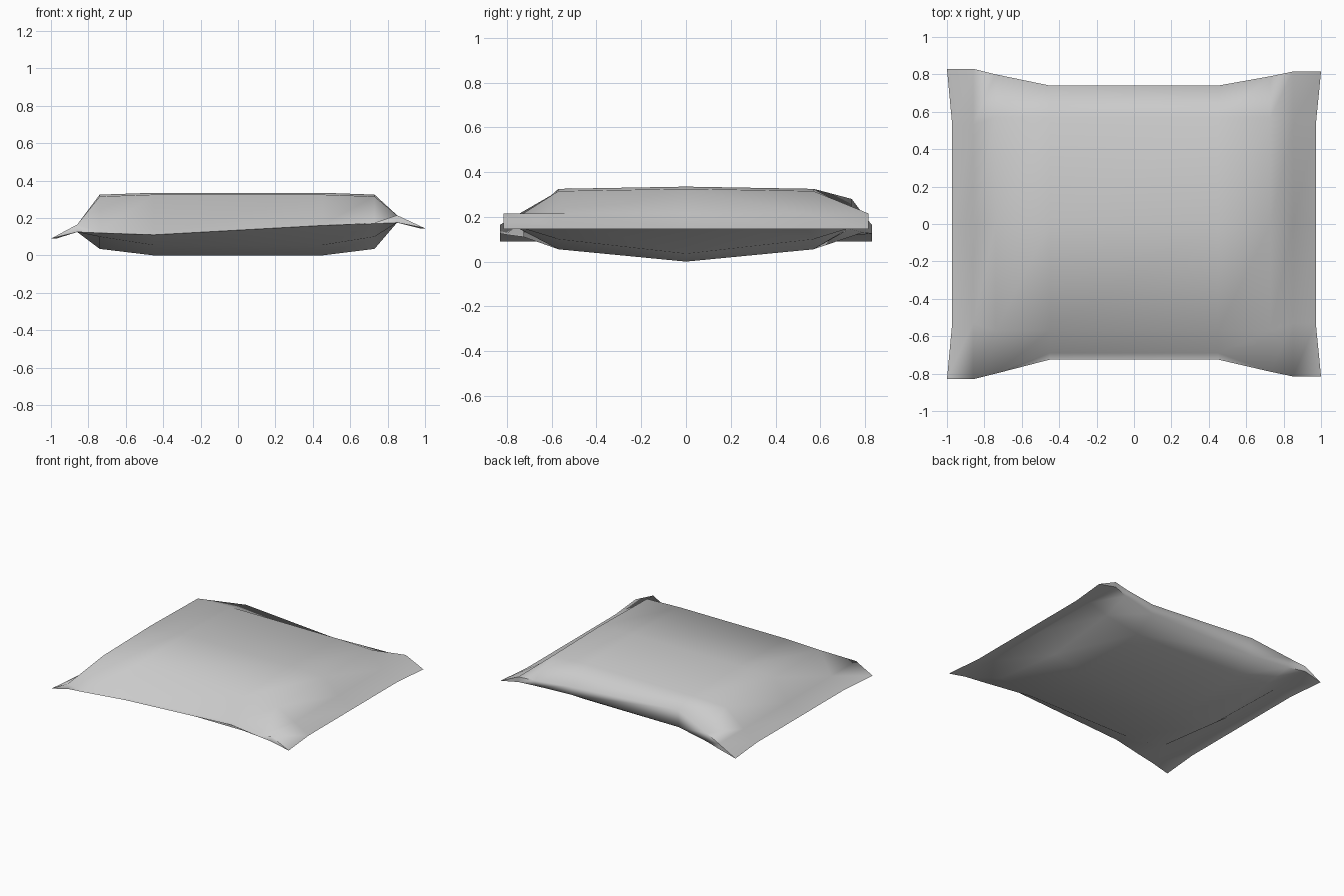
import bpy
import bmesh

cube = bpy.data.objects.get("Cube")
if cube:
    bpy.data.objects.remove(cube)

# One plain grey wrapper colour
grey = bpy.data.materials.new("wrapper_grey")
grey.use_nodes = True
colour = (0.6, 0.6, 0.6, 1)
grey.diffuse_color = colour
grey.node_tree.nodes["Principled BSDF"].inputs["Base Color"].default_value = colour

# Stations across the packet: x, half depth, seam height at front, back top, back bottom
stations = [
    (-1.0, 0.83, 0.09, 0.09, 0.09),
    (-0.86, 0.83, 0.125, 0.165, 0.125),
    (-0.74, 0.80, 0.12, 0.20, 0.13),
    (-0.45, 0.74, 0.11, 0.28, 0.145),
    (0.45, 0.74, 0.16, 0.215, 0.15),
    (0.73, 0.79, 0.17, 0.21, 0.165),
    (0.85, 0.815, 0.175, 0.215, 0.175),
    (1.0, 0.815, 0.145, 0.145, 0.145),
]


def cross_section(index):
    """Closed loop: front edge, over the top, back edge, under the bottom."""
    x, depth, front, back_top, back_low = stations[index]
    kind = min(index, len(stations) - 1 - index)
    front_depth = depth
    tuck = 0
    mid_x = x
    if kind == 0:      # crimped end, slightly pulled in at its middle
        top_side = top_mid = low_side = low_mid = front
        inner = 0.53
        mid_x = x * 0.972
    elif kind == 1:    # seam between flap and body
        top_side = top_mid = back_top
        low_side = low_mid = front
        inner = 0.53
    elif kind == 2:    # shoulder of the filled body
        top_mid, top_side, low_side, low_mid = 0.325, 0.315, 0.10, 0.035
        inner = 0.57
    else:              # full body
        top_mid, top_side, low_side, low_mid = 0.335, 0.325, 0.055, 0.0
        inner = 0.57
        front_depth = 0.725
        tuck = 0.035
    front_top = back_top if kind == 1 else front + 0.005 * (kind > 1)
    return [
        (x, tuck - front_depth, front_top),
        (mid_x, -inner, top_side), (mid_x, 0, top_mid), (mid_x, inner, top_side),
        (x, depth, back_top), (x, depth - 0.01 * (kind > 1), back_low),
        (mid_x, inner, low_side), (mid_x, 0, low_mid), (mid_x, -inner, low_side),
        (x, -front_depth, front),
    ]


# Bridge the cross sections into one closed pouch with flat end flaps
bm = bmesh.new()
loops = [[bm.verts.new(p) for p in cross_section(i)] for i in range(len(stations))]
for a, b in zip(loops, loops[1:]):
    for i in range(len(a)):
        j = (i + 1) % len(a)
        bm.faces.new((a[i], b[i], b[j], a[j]))
bmesh.ops.remove_doubles(bm, verts=bm.verts, dist=0.001)
bmesh.ops.recalc_face_normals(bm, faces=bm.faces)
for face in bm.faces:
    face.smooth = True

mesh = bpy.data.meshes.new("packet")
bm.to_mesh(mesh)
bm.free()
mesh.materials.append(grey)
packet = bpy.data.objects.new("packet", mesh)
bpy.context.collection.objects.link(packet)

# Soft body with crisp seams
bpy.context.view_layer.objects.active = packet
packet.select_set(True)
bpy.ops.object.shade_smooth_by_angle(angle=1.4)
